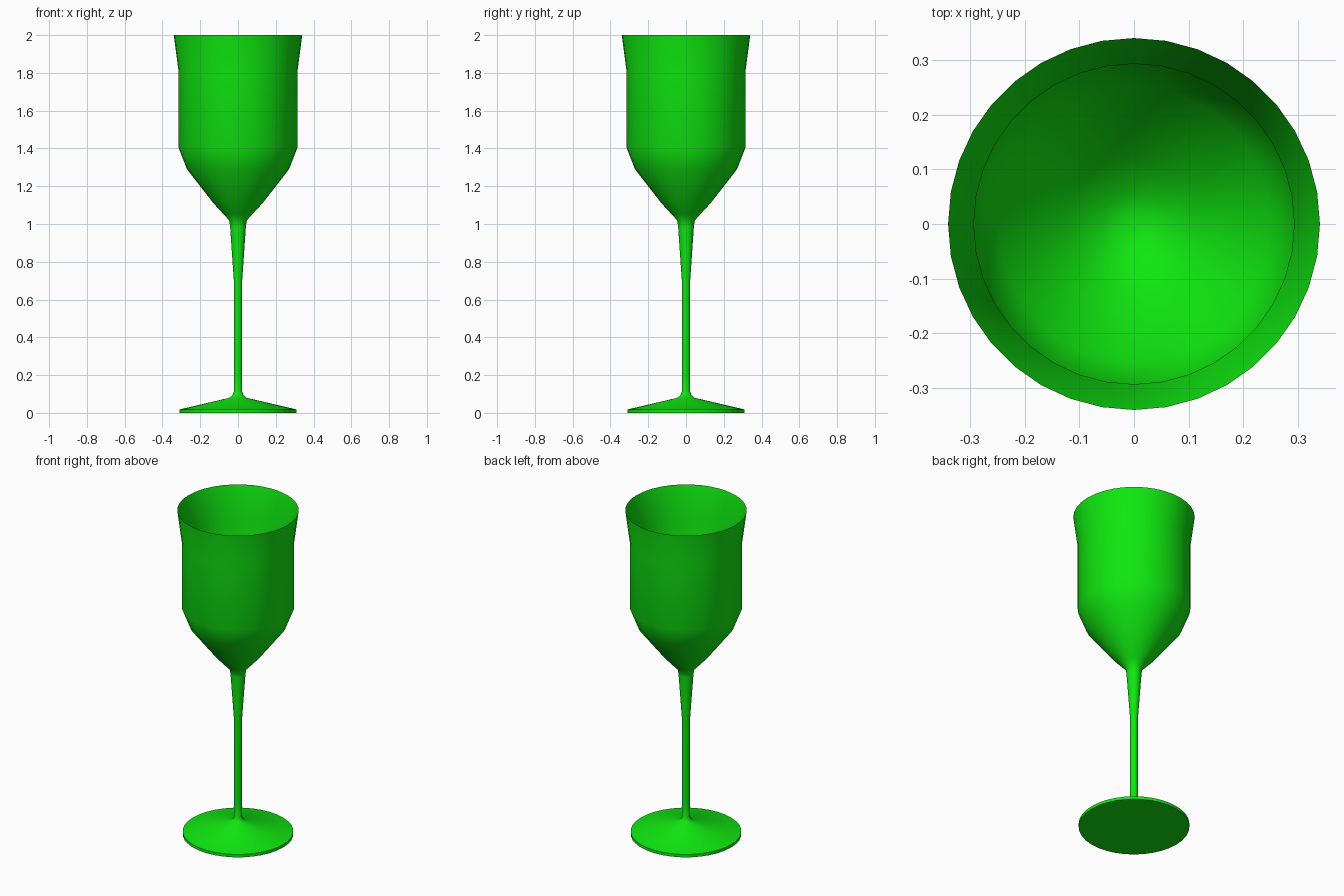
import bpy
import bmesh
from math import cos, sin, pi, radians

SIDES = 36

cube = bpy.data.objects.get("Cube")
if cube:
    bpy.data.objects.remove(cube, do_unlink=True)

# One green for the whole goblet
green = bpy.data.materials.new("bright_green")
green.use_nodes = True
color = (0.005, 0.8, 0.005, 1)
green.diffuse_color = color
green.node_tree.nodes["Principled BSDF"].inputs["Base Color"].default_value = color


def lathe(name, profile):
    """Turn a (radius, height) profile around the z axis."""
    bm = bmesh.new()
    rings = []
    for r, z in profile:
        if r == 0:
            rings.append([bm.verts.new((0, 0, z))] * SIDES)
        else:
            rings.append([bm.verts.new((r * cos(2 * pi * i / SIDES),
                                        r * sin(2 * pi * i / SIDES), z))
                          for i in range(SIDES)])
    for low, high in zip(rings, rings[1:]):
        for i in range(SIDES):
            j = (i + 1) % SIDES
            corners = list(dict.fromkeys((low[i], low[j], high[j], high[i])))
            bm.faces.new(corners)
    mesh = bpy.data.meshes.new(name)
    bm.to_mesh(mesh)
    bm.free()
    mesh.materials.append(green)
    obj = bpy.data.objects.new(name, mesh)
    bpy.context.collection.objects.link(obj)
    bpy.ops.object.select_all(action='DESELECT')
    obj.select_set(True)
    bpy.context.view_layer.objects.active = obj
    bpy.ops.object.shade_smooth_by_angle(angle=radians(50))
    return obj


# Flat-bottomed foot, flaring into the start of the stem
lathe("foot", [(0, 0), (0.31, 0), (0.31, 0.018), (0.045, 0.08),
               (0.03, 0.093), (0.022, 0.112), (0.022, 0.2)])

# Slim stem that widens towards the bowl
lathe("stem", [(0.022, 0.2), (0.022, 0.7), (0.042, 0.99)])

# Bowl: outer wall up to the thin rim, then the inner wall down to the floor
lathe("bowl", [(0.042, 0.99), (0.047, 1.02), (0.075, 1.05), (0.13, 1.11),
               (0.27, 1.29), (0.315, 1.405), (0.315, 1.81), (0.34, 2),
               (0.293, 1.81), (0.293, 1.405), (0.25, 1.3),
               (0.12, 1.15), (0.06, 1.1), (0, 1.08)])
